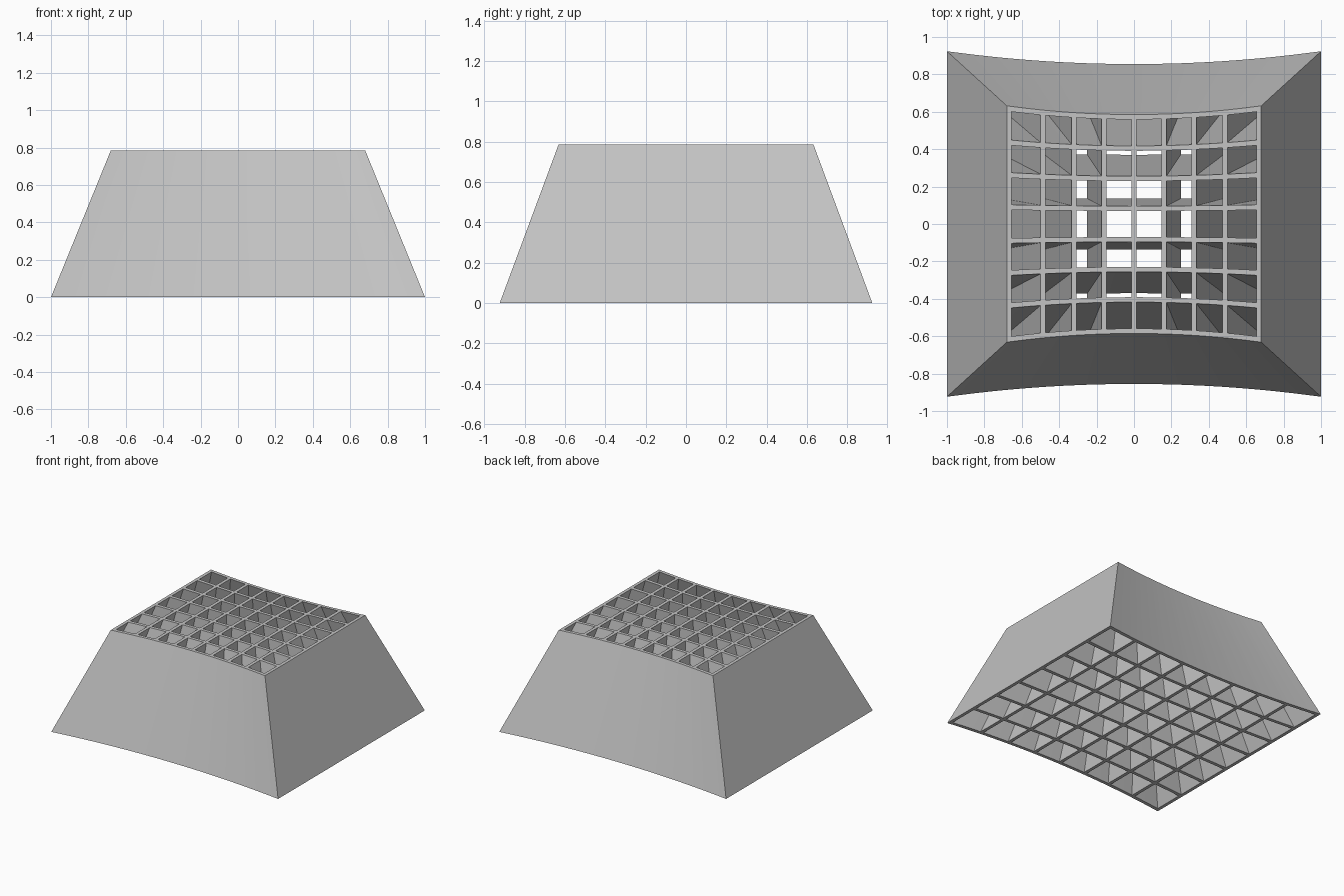
import bpy, bmesh, math

if "Cube" in bpy.data.objects:
    bpy.data.objects.remove(bpy.data.objects["Cube"])

HEIGHT = 0.785
BAR = 0.013                 # half thickness of every rib
BOW = 0.08                  # how much the front and back flare towards the corners
COLS = [0, 0.241, 0.481, 0.729, 1]      # rib positions, half width
ROWS = [0.145, 0.424, 0.707, 1]         # rib positions, half depth
LEVELS = [(0.987, 0.842, 0.0), (0.667, 0.572, HEIGHT)]   # bottom, top


def mirrored(half):
    return sorted({-v for v in half} | set(half))


def cuts(lines, splits):
    """Rib edges plus splits inside each cell; returns coordinates and a solid flag per strip."""
    coords, solid = [], []
    for k, line in enumerate(lines):
        coords += [line - BAR, line + BAR]
        solid.append(True)
        if k + 1 < len(lines):
            a, b = line + BAR, lines[k + 1] - BAR
            coords += [a + (b - a) * s / splits for s in range(1, splits)]
            solid += [False] * splits
    return coords, solid


grey = bpy.data.materials.new("light_grey")
grey.use_nodes = True
grey.diffuse_color = (0.55, 0.55, 0.55, 1)
grey.node_tree.nodes["Principled BSDF"].inputs["Base Color"].default_value = (0.55, 0.55, 0.55, 1)

bm = bmesh.new()

# Bottom and top layers of points
layers = []
for half_x, half_y, z in LEVELS:
    xs, solid_x = cuts([c * half_x for c in mirrored(COLS)], 2)
    ys, solid_y = cuts([r * half_y for r in mirrored(ROWS)], 1)
    layers.append([[bm.verts.new((x, y * (1 + BOW * (x / xs[-1]) ** 2), z)) for y in ys] for x in xs])
low, high = layers
nx, ny = len(solid_x), len(solid_y)


def is_solid(i, j):
    return 0 <= i < nx and 0 <= j < ny and (solid_x[i] or solid_y[j])


# Rib faces on both layers, and a wall wherever a rib meets an opening or the outside
for i in range(nx):
    for j in range(ny):
        if not is_solid(i, j):
            continue
        ring = [(i, j), (i + 1, j), (i + 1, j + 1), (i, j + 1)]
        bm.faces.new([high[a][b] for a, b in ring])
        bm.faces.new([low[a][b] for a, b in reversed(ring)])
        for k, (di, dj) in enumerate([(0, -1), (1, 0), (0, 1), (-1, 0)]):
            if not is_solid(i + di, j + dj):
                (a, b), (c, d) = ring[k], ring[(k + 1) % 4]
                bm.faces.new([low[a][b], low[c][d], high[c][d], high[a][b]])

# Drop points that lie inside the openings
bmesh.ops.delete(bm, geom=[v for v in bm.verts if not v.link_faces], context="VERTS")
bmesh.ops.recalc_face_normals(bm, faces=bm.faces)

mesh = bpy.data.meshes.new("tapered_grid_block")
bm.to_mesh(mesh)
bm.free()
mesh.materials.append(grey)
block = bpy.data.objects.new("tapered_grid_block", mesh)
bpy.context.collection.objects.link(block)

bpy.ops.object.select_all(action="DESELECT")
block.select_set(True)
bpy.context.view_layer.objects.active = block
bpy.ops.object.shade_smooth_by_angle(angle=math.radians(20))
